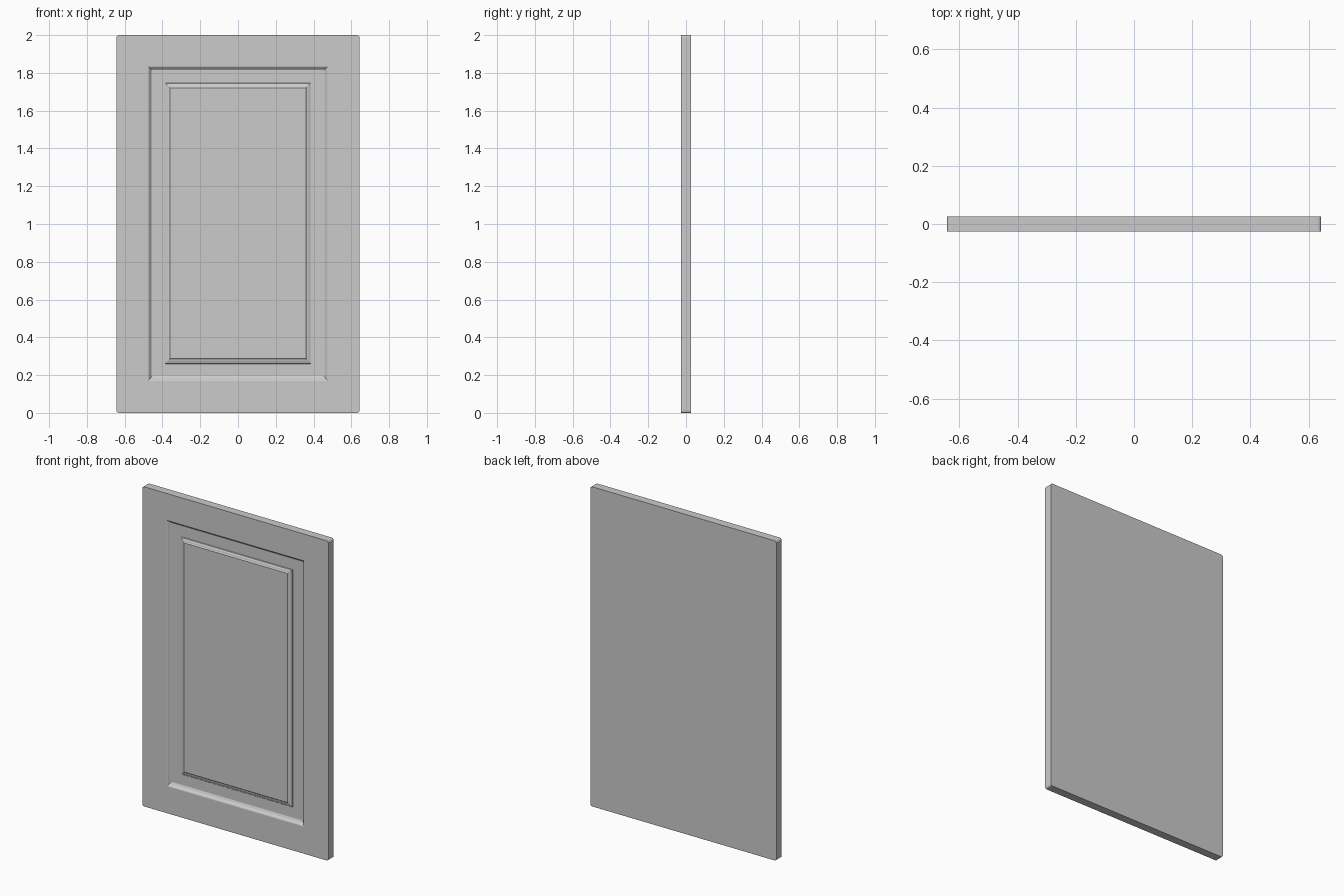
import bpy, bmesh

if "Cube" in bpy.data.objects:
    bpy.data.objects.remove(bpy.data.objects["Cube"])

Y = 0.026
# Nested rectangles from back to front centre: half width, bottom z, top z, y
LOOPS = [
    (0.643, 0.0, 2.0, Y),          # back outline
    (0.643, 0.0, 2.0, -Y),         # front outline
    (0.480, 0.168, 1.836, -Y),     # frame lip
    (0.474, 0.172, 1.832, -0.025),
    (0.468, 0.177, 1.827, -0.021),
    (0.464, 0.183, 1.823, -0.014),
    (0.454, 0.195, 1.814, -0.008),  # recess floor, outer edge
    (0.385, 0.260, 1.746, -0.008),  # recess floor, inner edge
    (0.383, 0.263, 1.744, -0.012),  # raised panel moulding
    (0.373, 0.275, 1.734, -0.017),
    (0.364, 0.283, 1.726, -0.019),
    (0.359, 0.288, 1.721, -0.023),  # panel field
]

bm = bmesh.new()
rings = [[bm.verts.new(p) for p in ((-w, y, b), (w, y, b), (w, y, t), (-w, y, t))]
         for w, b, t, y in LOOPS]

# Skin between neighbouring rectangles, then close the back and panel field
for a, c in zip(rings, rings[1:]):
    for i in range(4):
        j = (i + 1) % 4
        bm.faces.new((a[i], a[j], c[j], c[i]))
bm.faces.new(rings[0])
bm.faces.new(rings[-1])
bmesh.ops.recalc_face_normals(bm, faces=bm.faces)

# Slightly rounded outer corners
corners = [bm.edges.get((rings[0][i], rings[1][i])) for i in range(4)]
bmesh.ops.bevel(bm, geom=corners, offset=0.012, segments=3, profile=0.5, affect='EDGES')

mesh = bpy.data.meshes.new("panel_door")
bm.to_mesh(mesh)
bm.free()
door = bpy.data.objects.new("panel_door", mesh)
bpy.context.collection.objects.link(door)
